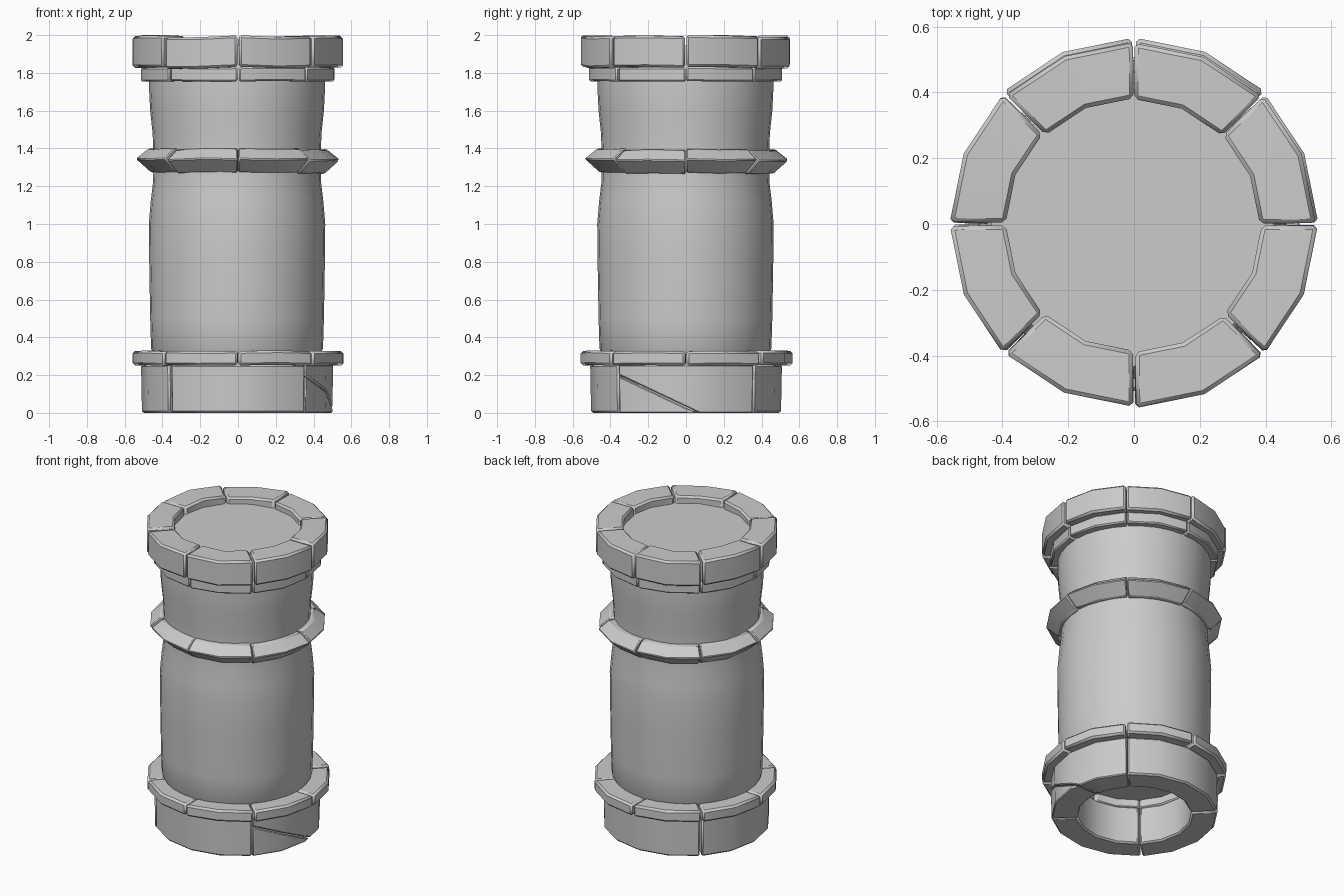
import bpy, bmesh, math, random
from mathutils import Vector

if "Cube" in bpy.data.objects:
    bpy.data.objects.remove(bpy.data.objects["Cube"])

random.seed(4)


def finish(bm, name, bevel=0.0):
    bmesh.ops.recalc_face_normals(bm, faces=bm.faces[:])
    mesh = bpy.data.meshes.new(name)
    bm.to_mesh(mesh)
    bm.free()
    obj = bpy.data.objects.new(name, mesh)
    bpy.context.collection.objects.link(obj)
    bpy.ops.object.select_all(action='DESELECT')
    obj.select_set(True)
    bpy.context.view_layer.objects.active = obj
    bpy.ops.object.shade_smooth_by_angle(angle=math.radians(30))
    if bevel:
        mod = obj.modifiers.new("worn_edges", 'BEVEL')
        mod.width = bevel
        mod.segments = 1
        mod.limit_method = 'ANGLE'
        mod.angle_limit = math.radians(35)
    return obj


def block_mesh(profile, start, end, steps, shift=0.0, wobble=0.0):
    """Sweep a closed (radius, z) profile through an arc and cap both ends."""
    bm = bmesh.new()
    mid = math.radians((start + end) / 2)
    off = Vector((math.cos(mid), math.sin(mid), 0)) * shift
    cols = []
    for i in range(steps + 1):
        a = math.radians(start + (end - start) * i / steps)
        dz = random.uniform(-wobble, wobble)
        cols.append([bm.verts.new(Vector((r * math.cos(a), r * math.sin(a), z + dz)) + off)
                     for r, z in profile])
    n = len(profile)
    for c, d in zip(cols, cols[1:]):
        for j in range(n):
            k = (j + 1) % n
            bm.faces.new((c[j], d[j], d[k], c[k]))
    bm.faces.new(cols[0])
    bm.faces.new(cols[-1])
    return bm


def stone_ring(name, profile, count, first, steps, gap, bevel, jitter=0.0, wobble=0.0, skip=()):
    span = 360 / count
    for i in range(count):
        if i in skip:
            continue
        a = first + i * span
        bm = block_mesh(profile, a + gap, a + span - gap, steps,
                        random.uniform(-jitter, jitter), wobble)
        finish(bm, f"{name}_{i + 1}", bevel)


def rect(r0, r1, z0, z1):
    return [(r0, z0), (r1, z0), (r1, z1), (r0, z1)]


# Smooth central shaft, closed at both ends
shaft = [(0.44, 0.31), (0.455, 0.34), (0.46, 0.5), (0.465, 0.8), (0.467, 1.0),
         (0.457, 1.12), (0.445, 1.22), (0.442, 1.33), (0.447, 1.48),
         (0.46, 1.6), (0.465, 1.7), (0.465, 1.78), (0.43, 1.84), (0.43, 1.945)]
bm = bmesh.new()
SIDES = 32
rings = [[bm.verts.new((r * math.cos(2 * math.pi * i / SIDES) - 0.005,
                        r * math.sin(2 * math.pi * i / SIDES) - 0.003, z))
          for i in range(SIDES)] for r, z in shaft]
for lo, hi in zip(rings, rings[1:]):
    for i in range(SIDES):
        k = (i + 1) % SIDES
        bm.faces.new((lo[i], lo[k], hi[k], hi[i]))
bm.faces.new(rings[0])
bm.faces.new(rings[-1])
finish(bm, "shaft")

# Four heavy foot stones; the one facing +x is split by a diagonal crack
foot = rect(0.345, 0.51, 0.005, 0.255)
foot[0], foot[1] = (0.345, 0.0), (0.505, 0.0)
stone_ring("foot_stone", foot, 4, -45, 4, 0.5, 0.01, 0.004, skip=(0,))
crack_normal = Vector((0, 0.17, 0.36)).normalized()
for name, side in (("cracked_foot_upper", 1), ("cracked_foot_lower", -1)):
    bm = block_mesh(foot, -44.5, 44.5, 4, -0.006)
    point = Vector((0.5, -0.35, 0.195)) + crack_normal * 0.003 * side
    cut = bmesh.ops.bisect_plane(bm, geom=bm.verts[:] + bm.edges[:] + bm.faces[:],
                                 plane_co=point, plane_no=crack_normal,
                                 clear_inner=side > 0, clear_outer=side < 0)
    bmesh.ops.holes_fill(bm, edges=[e for e in bm.edges if e.is_boundary])
    finish(bm, name, 0.006)

# Thin plinth slabs above the foot
stone_ring("plinth_slab", rect(0.36, 0.56, 0.252, 0.328), 8, 0, 2, 0.4, 0.012, 0.007, 0.003)

# Pointed band around the shaft
band = [(0.40, 1.27), (0.46, 1.27), (0.538, 1.34), (0.47, 1.395), (0.40, 1.395)]
stone_ring("band_stone", band, 8, 0, 2, 0.4, 0.006, 0.005, 0.006)

# Collar under the cap
stone_ring("collar_stone", rect(0.40, 0.513, 1.755, 1.83), 8, 0, 2, 0.4, 0.008, 0.005, 0.002)

# Open ring of cap stones
stone_ring("cap_stone", rect(0.385, 0.555, 1.827, 1.993), 8, 0, 2, 0.4, 0.012, 0.006, 0.007)
